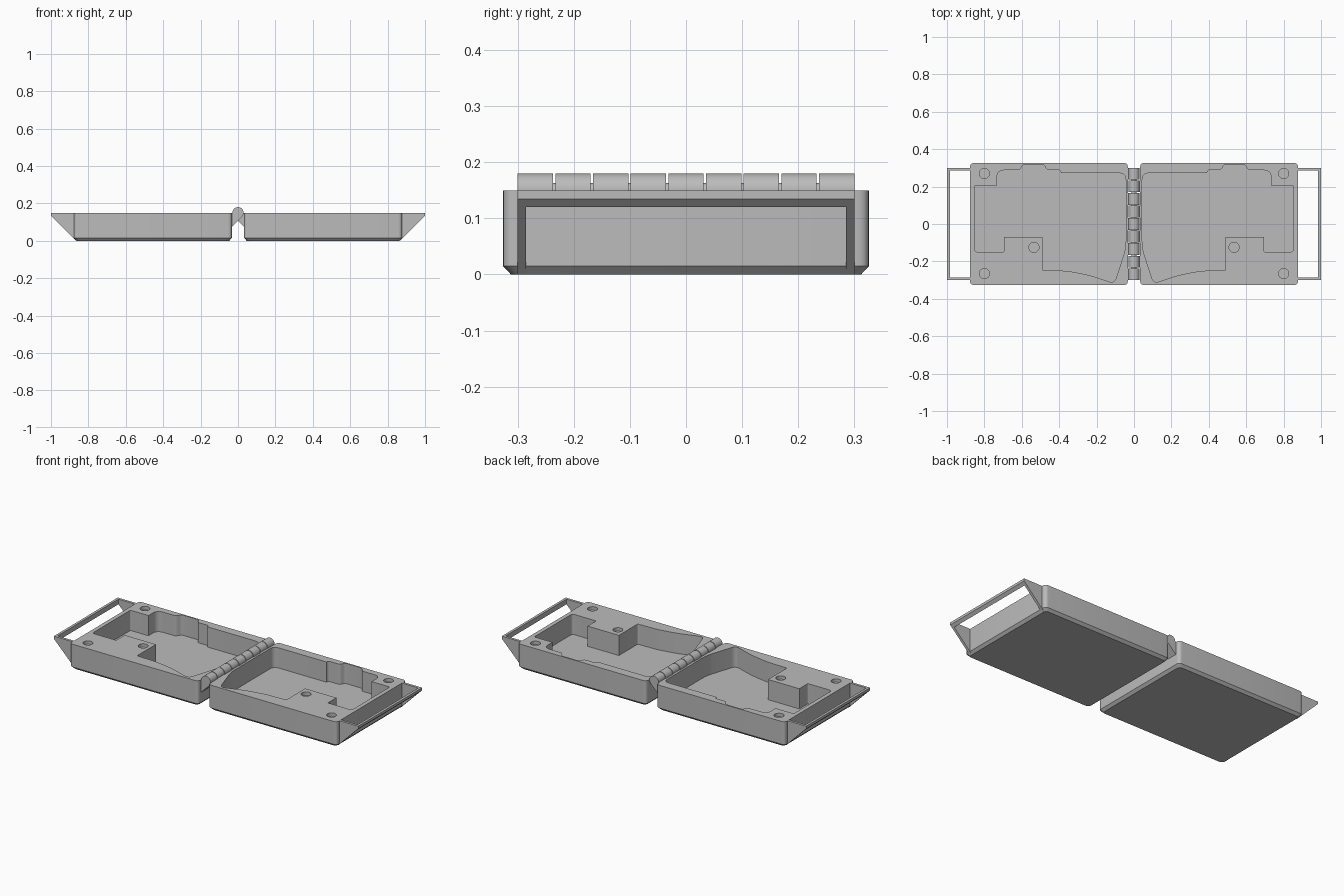
import bpy, bmesh, math
from mathutils import Vector

cube = bpy.data.objects.get("Cube")
if cube:
    bpy.data.objects.remove(cube, do_unlink=True)

grey = bpy.data.materials.new("mid_grey")
grey.use_nodes = True
colour = (0.5, 0.5, 0.5, 1)
grey.diffuse_color = colour
grey.node_tree.nodes["Principled BSDF"].inputs["Base Color"].default_value = colour

TOP = 0.15


def loft(name, rings):
    """Closed solid through rings of 3D points that all have the same count."""
    bm = bmesh.new()
    loops = [[bm.verts.new(p) for p in ring] for ring in rings]
    n = len(loops[0])
    for a, b in zip(loops, loops[1:]):
        for i in range(n):
            j = (i + 1) % n
            bm.faces.new((a[i], a[j], b[j], b[i]))
    bm.faces.new(loops[0])
    bm.faces.new(loops[-1])
    bmesh.ops.recalc_face_normals(bm, faces=bm.faces)
    mesh = bpy.data.meshes.new(name)
    bm.to_mesh(mesh)
    bm.free()
    mesh.materials.append(grey)
    ob = bpy.data.objects.new(name, mesh)
    bpy.context.collection.objects.link(ob)
    return ob


def prism_z(name, outline, low, high):
    return loft(name, [[(x, y, z) for x, y in outline] for z in (low, high)])


def prism_y(name, outline, low, high):
    return loft(name, [[(x, y, z) for x, z in outline] for y in (low, high)])


def rounded(corners, steps=5):
    """Outline from (x, y, radius) corners, with a curve at each rounded one."""
    out = []
    for i, (x, y, r) in enumerate(corners):
        p = Vector((x, y))
        if not r:
            out.append(p)
            continue
        a = p + (Vector(corners[i - 1][:2]) - p).normalized() * r
        b = p + (Vector(corners[(i + 1) % len(corners)][:2]) - p).normalized() * r
        for k in range(steps + 1):
            t = k / steps
            out.append(a * (1 - t) ** 2 + p * 2 * t * (1 - t) + b * t * t)
    return out


def circle(cx, cy, r, n=32, start=0.0, sweep=math.tau):
    return [(cx + r * math.cos(start + sweep * i / n),
             cy + r * math.sin(start + sweep * i / n)) for i in range(n)]


def cut(ob, cutters):
    for c in cutters:
        c.hide_render = True
        mod = ob.modifiers.new("cut", "BOOLEAN")
        mod.object, mod.operation, mod.solver = c, "DIFFERENCE", "EXACT"
    graph = bpy.context.evaluated_depsgraph_get()
    mesh = bpy.data.meshes.new_from_object(ob.evaluated_get(graph))
    ob.modifiers.clear()
    ob.data = mesh
    for c in cutters:
        bpy.data.objects.remove(c, do_unlink=True)


def smooth(ob):
    bpy.ops.object.select_all(action="DESELECT")
    ob.select_set(True)
    bpy.context.view_layer.objects.active = ob
    bpy.ops.object.shade_smooth_by_angle(angle=math.radians(28))


def flip(points, s):
    return [(s * p[0], p[1]) for p in points]


def shell_outline(inset):
    x0, x1, y, r = 0.033 + inset, 0.877 - inset, 0.326 - inset, 0.022
    return rounded([(x0, -y, r), (x1, -y, r), (x1, y, r), (x0, y, r)])


# Pocket outline, clockwise from the back corner near the hinge
pocket = rounded([
    (0.044, 0.272, 0.035), (0.39, 0.272, 0), (0.395, 0.288, 0.008),
    (0.465, 0.288, 0.012), (0.482, 0.318, 0.012), (0.592, 0.318, 0.012),
    (0.612, 0.288, 0.012), (0.733, 0.288, 0.04), (0.733, 0.207, 0),
    (0.852, 0.207, 0.008), (0.852, -0.15, 0.018), (0.695, -0.15, 0.006),
    (0.695, -0.07, 0), (0.49, -0.07, 0), (0.49, -0.247, 0.008),
    (0.36, -0.25, 0.04), (0.24, -0.272, 0.05), (0.105, -0.318, 0.03),
    (0.044, -0.13, 0.04)])

magnet_spots = [(0.80, 0.27), (0.80, -0.265), (0.535, -0.125)]

for side, s in (("left", 1), ("right", -1)):
    # Tray shell with a chamfered base
    levels = ((0, 0.014), (0.015, 0), (TOP, 0))
    shell = loft(side + "_tray", [[(x, y, z) for x, y in flip(shell_outline(i), s)]
                                  for z, i in levels])
    cutters = [prism_z("pocket_cutter", flip(pocket, s), 0.03, 0.3)]
    cutters += [prism_z("magnet_hole_cutter", circle(s * x, y, 0.027), 0.13, 0.3)
                for x, y in magnet_spots]
    cut(shell, cutters)
    smooth(shell)

    # Handle: two triangular cheeks joined by a bar
    cheek = [(0.876, TOP), (1, TOP), (1, 0.135), (0.865, 0), (0.876, 0.014)]
    for end, y in (("front", -0.30), ("back", 0.285)):
        prism_y(side + "_handle_cheek_" + end, flip(cheek, s), y, y + 0.015)
    bar = [(0.985, TOP), (1, TOP), (1, 0.135), (0.985, 0.12)]
    prism_y(side + "_handle_bar", flip(bar, s), -0.285, 0.285)

# Hinge knuckles, alternately braced to the right and left tray
arc = circle(0, TOP, 0.03, 24, -math.pi / 4, math.pi * 1.25 * 24 / 23)
knuckle = arc + [(-0.034, TOP), (-0.034, 0.074)]
count, span, gap = 9, 0.604, 0.004
pitch = span / count
for i in range(count):
    y = -span / 2 + i * pitch
    smooth(prism_y("hinge_knuckle_%d" % (i + 1), flip(knuckle, -1 if i % 2 else 1),
                   y + gap / 2, y + pitch - gap / 2))
smooth(prism_y("hinge_pin", circle(0, TOP, 0.013, 20), -0.298, 0.298))
